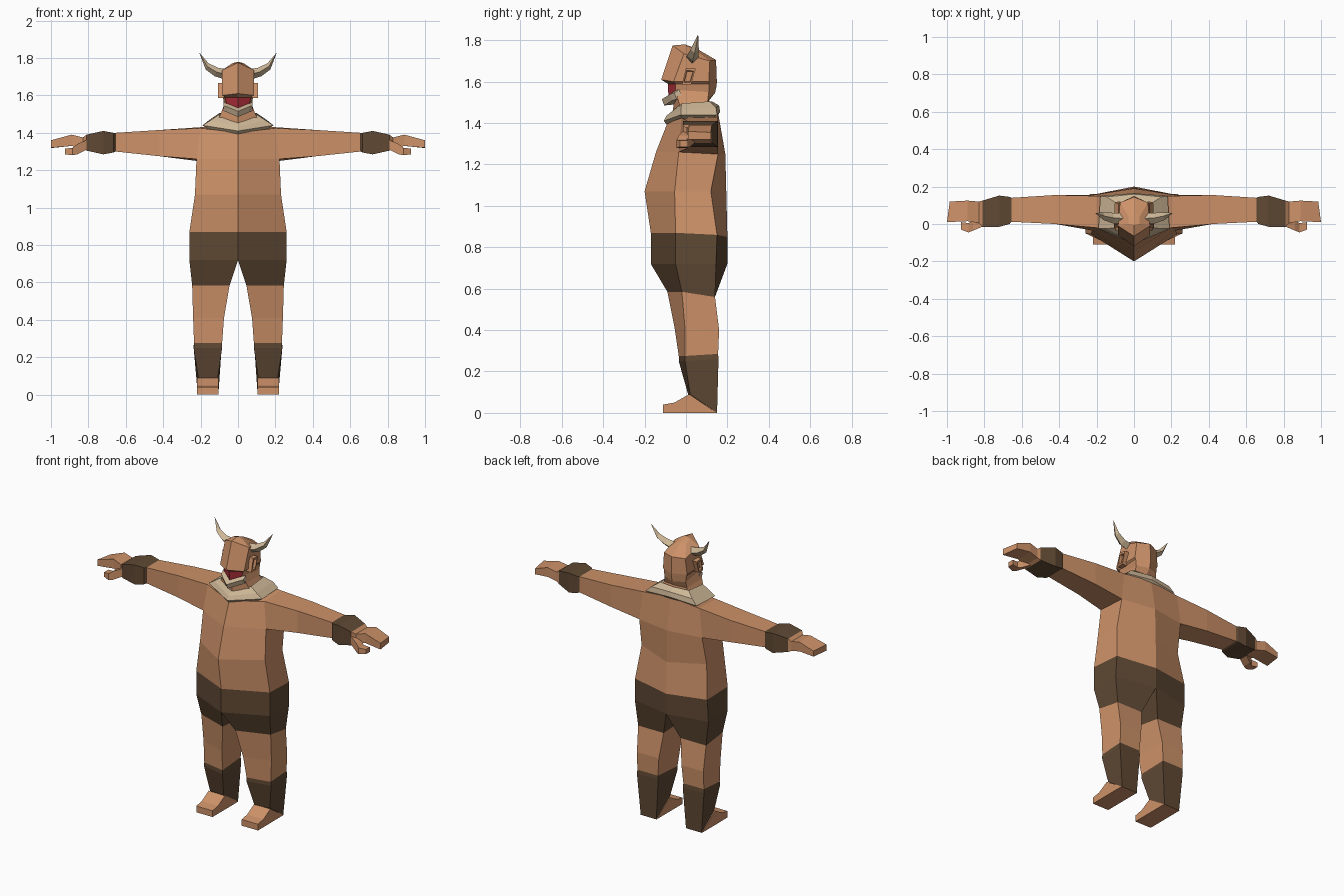
import bpy, bmesh

def material(name, rgb):
    m = bpy.data.materials.new(name)
    m.diffuse_color = (*rgb, 1)
    return m

SKIN = material("tan skin", (0.61, 0.285, 0.14))
BROWN = material("dark brown cloth", (0.115, 0.066, 0.034))
BONE = material("bone", (0.61, 0.47, 0.305))
RED = material("red mouth", (0.40, 0.028, 0.04))

def loft(name, rings, mats, rule=None, closed=True, start=True, end=True, skip=()):
    """Loft rings of points, mirrored over x = 0. rule(ring, side) picks the material;
    open rings join at the centre line, skip lists faces to leave out."""
    bm = bmesh.new()
    for sx in (1, -1):
        vs = [[bm.verts.new((x * sx, y, z)) for x, y, z in r] for r in rings]
        n = len(rings[0])
        for i in range(len(vs) - 1):
            for j in range(n if closed else n - 1):
                if (i, j) in skip:
                    continue
                k = (j + 1) % n
                f = bm.faces.new((vs[i][j], vs[i][k], vs[i + 1][k], vs[i + 1][j]))
                f.material_index = rule(i, j) if rule else 0
        if start:
            bm.faces.new(vs[0]).material_index = rule(0, 0) if rule else 0
        if end:
            last = len(rings) - 2
            bm.faces.new(vs[-1]).material_index = rule(last, 0) if rule else 0
    bmesh.ops.remove_doubles(bm, verts=bm.verts, dist=0.0005)
    bmesh.ops.recalc_face_normals(bm, faces=bm.faces)
    me = bpy.data.meshes.new(name)
    bm.to_mesh(me)
    bm.free()
    for m in mats:
        me.materials.append(m)
    ob = bpy.data.objects.new(name, me)
    bpy.context.collection.objects.link(ob)
    return ob

def box_ring(x, y0, y1, z0, z1):
    return [(x, y0, z0), (x, y0, z1), (x, y1, z1), (x, y1, z0)]

# Torso: front centre, side front, side back, back centre
hip = [(0, -0.17, 0.72), (0.26, -0.05, 0.72), (0.26, 0.145, 0.72), (0, 0.2, 0.72)]
armpit_f, armpit_b = (0.222, -0.035, 1.26), (0.222, 0.155, 1.25)
shoulder_f, shoulder_b = (0.2, -0.02, 1.425), (0.2, 0.15, 1.43)
torso = [
    hip,
    [(0, -0.17, 0.87), (0.26, -0.05, 0.87), (0.255, 0.15, 0.86), (0, 0.2, 0.85)],
    [(0, -0.2, 1.07), (0.23, -0.055, 1.07), (0.23, 0.12, 1.07), (0, 0.195, 1.05)],
    [(0, -0.145, 1.26), armpit_f, armpit_b, (0, 0.19, 1.25)],
    [(0, -0.09, 1.40), shoulder_f, shoulder_b, (0, 0.155, 1.45)],
]
loft("torso", torso, [SKIN, BROWN], lambda i, j: int(i == 0),
     closed=False, start=False, skip={(3, 1)})

# Legs: shorts cuff, bare thigh, brown shin wrap
legs = [
    hip,
    [(0.045, -0.09, 0.585), (0.245, -0.02, 0.585), (0.24, 0.14, 0.56), (0.06, 0.14, 0.56)],
    [(0.075, -0.055, 0.41), (0.24, -0.005, 0.41), (0.235, 0.16, 0.40), (0.08, 0.16, 0.40)],
    [(0.085, -0.035, 0.275), (0.235, -0.005, 0.275), (0.235, 0.155, 0.285), (0.09, 0.155, 0.285)],
    [(0.085, -0.035, 0.25), (0.237, -0.005, 0.25), (0.237, 0.157, 0.26), (0.087, 0.157, 0.26)],
    [(0.108, 0.01, 0.09), (0.212, 0.02, 0.09), (0.215, 0.15, 0.0), (0.105, 0.15, 0.0)],
]
loft("legs", legs, [SKIN, BROWN], lambda i, j: int(i in (0, 3, 4)), start=False, end=False)

# Feet: side profile widened across x
foot = [(0.15, 0), (0.015, 0.09), (-0.055, 0.05), (-0.11, 0.04), (-0.11, 0)]
loft("feet", [[(x, y, z) for y, z in foot] for x in (0.103, 0.218)], [SKIN])

# Arms: sleeve-free arm, brown wrist band and hand
arms = [
    [armpit_f, shoulder_f, shoulder_b, armpit_b],
    box_ring(0.42, 0.0, 0.155, 1.275, 1.415),
    box_ring(0.655, 0.012, 0.14, 1.30, 1.40),
    box_ring(0.665, 0.0, 0.145, 1.295, 1.40),
    box_ring(0.72, -0.015, 0.152, 1.285, 1.41),
    box_ring(0.81, -0.015, 0.125, 1.305, 1.39),
    box_ring(0.83, 0.005, 0.12, 1.315, 1.375),
    box_ring(0.89, 0.015, 0.125, 1.33, 1.39),
    [(1.0, 0.01, 1.32), (1.0, 0.01, 1.36), (0.985, 0.12, 1.355), (0.985, 0.12, 1.32)],
]
loft("arms", arms, [SKIN, BROWN], lambda i, j: int(2 <= i <= 4), start=False)

# Thumbs
loft("thumbs", [
    box_ring(0.80, -0.01, 0.05, 1.315, 1.365),
    box_ring(0.86, -0.035, 0.02, 1.285, 1.34),
    box_ring(0.885, -0.045, 0.005, 1.28, 1.32),
    box_ring(0.925, -0.03, 0.01, 1.285, 1.315),
], [SKIN])

# Head with neck, red open mouth under the snout
head = [
    [(0, -0.065, 1.42), (0.115, -0.02, 1.45), (0.11, 0.12, 1.46), (0, 0.13, 1.46)],
    [(0, -0.06, 1.50), (0.085, -0.04, 1.52), (0.08, 0.105, 1.51), (0, 0.112, 1.51)],
    [(0, -0.085, 1.535), (0.062, -0.05, 1.56), (0.075, 0.11, 1.55), (0, 0.14, 1.545)],
    [(0, -0.088, 1.59), (0.07, -0.05, 1.59), (0.08, 0.11, 1.59), (0, 0.148, 1.58)],
    [(0, -0.12, 1.61), (0.085, -0.06, 1.60), (0.085, 0.11, 1.60), (0, 0.149, 1.60)],
    [(0, -0.065, 1.775), (0.085, -0.01, 1.735), (0.075, 0.115, 1.70), (0, 0.145, 1.705)],
    [(0, -0.005, 1.78), (0.03, 0.0, 1.772), (0.03, 0.04, 1.757), (0, 0.05, 1.76)],
]
loft("head", head, [SKIN, RED], lambda i, j: int(i in (1, 2) and j == 0),
     closed=False, start=False)

# Bone lower jaw: V-shaped bar in front of the mouth
def jaw_ring(x, y, z, depth):
    return [(x, y, z - 0.02), (x, y - 0.012, z + 0.01), (x, y + depth * 0.4, z + 0.028),
            (x, y + depth, z - 0.015)]
loft("lower_jaw", [jaw_ring(0, -0.105, 1.505, 0.05), jaw_ring(0.06, -0.065, 1.53, 0.04),
                   jaw_ring(0.078, -0.045, 1.535, 0.03)], [BONE], start=False)

# Bone collar: under edge, outer rim, inner top
collar = [
    [(0, -0.085, 1.385), (0.16, -0.02, 1.42), (0.16, 0.14, 1.43), (0, 0.155, 1.44)],
    [(0, -0.108, 1.41), (0.19, -0.025, 1.44), (0.18, 0.15, 1.44), (0, 0.165, 1.455)],
    [(0, -0.095, 1.435), (0.15, -0.025, 1.465), (0.145, 0.145, 1.475), (0, 0.16, 1.485)],
    [(0, -0.06, 1.455), (0.105, -0.02, 1.495), (0.10, 0.115, 1.505), (0, 0.125, 1.505)],
]
loft("collar", collar, [BONE], closed=False, start=False, end=False)

# Ears: slanted plates with a raised rim around a sunken centre
def ear_ring(x, s):
    return [(x, 0.012 + s * a, 1.625 + s * b) for a, b in
            ((-0.032, -0.04), (-0.012, 0.042), (0.035, 0.038), (0.012, -0.04))]
loft("ears", [ear_ring(0.075, 1), ear_ring(0.108, 1), ear_ring(0.108, 0.7),
              ear_ring(0.092, 0.6)], [SKIN], start=False)

# Horns: curved four-sided taper
def horn_ring(x, y, z, w, h):
    return [(x, y - w, z), (x + h * 0.5, y, z - h), (x, y + w, z), (x - h * 0.5, y, z + h)]
loft("horns", [horn_ring(0.07, 0.03, 1.715, 0.03, 0.026), horn_ring(0.115, 0.032, 1.725, 0.028, 0.022),
               horn_ring(0.165, 0.042, 1.755, 0.02, 0.016), horn_ring(0.205, 0.058, 1.825, 0.001, 0.001)],
     [BONE])
